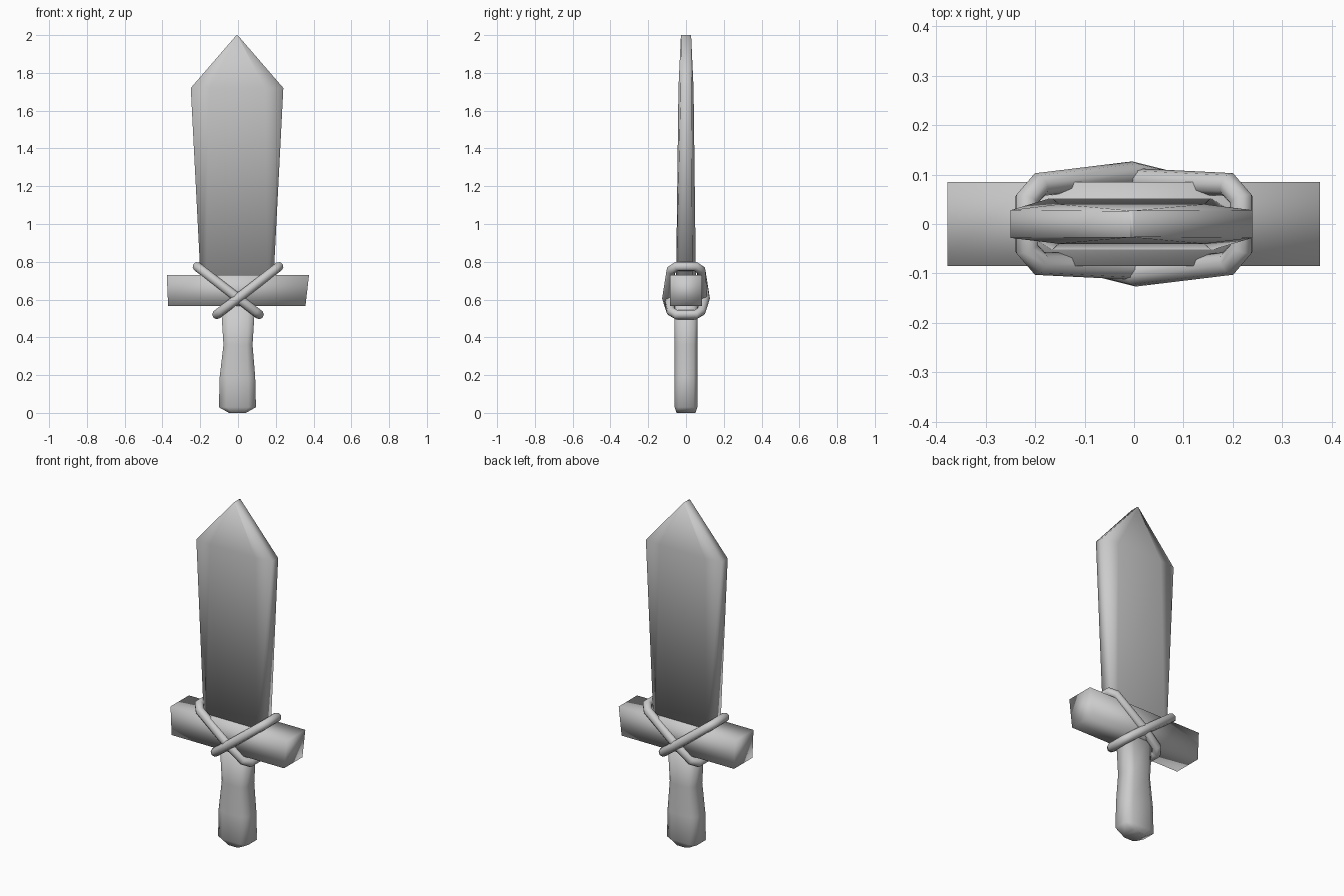
import bpy, bmesh

cube = bpy.data.objects.get("Cube")
if cube:
    bpy.data.objects.remove(cube, do_unlink=True)

grey = bpy.data.materials.new("plain grey")
grey.use_nodes = True
COLOUR = (0.6, 0.6, 0.6, 1)
grey.diffuse_color = COLOUR
grey.node_tree.nodes["Principled BSDF"].inputs["Base Color"].default_value = COLOUR


def finish(name, bm):
    bmesh.ops.recalc_face_normals(bm, faces=bm.faces)
    for f in bm.faces:
        f.smooth = True
    mesh = bpy.data.meshes.new(name)
    bm.to_mesh(mesh)
    bm.free()
    mesh.materials.append(grey)
    obj = bpy.data.objects.new(name, mesh)
    bpy.context.collection.objects.link(obj)
    return obj


def skin(bm, rings, closed=False):
    """Join matching rings of vertices with quads, capping open ends."""
    pairs = list(zip(rings, rings[1:]))
    if closed:
        pairs.append((rings[-1], rings[0]))
    for a, b in pairs:
        n = len(a)
        for i in range(n):
            j = (i + 1) % n
            bm.faces.new((a[i], a[j], b[j], b[i]))
    if not closed:
        bm.faces.new(rings[0])
        bm.faces.new(rings[-1])


def loft(name, sections):
    """Stack chamfered sections: z, centre x, half width, flat fraction, edge y, face y."""
    bm = bmesh.new()
    rings = []
    for z, cx, w, flat, edge, face in sections:
        quarter = [(w, edge), (w * flat, face)]
        half = quarter + [(-x, y) for x, y in reversed(quarter)]
        ring = half + [(-x, -y) for x, y in half]
        rings.append([bm.verts.new((cx + x, y, z)) for x, y in ring])
    skin(bm, rings)
    return finish(name, bm)


# Blade with a pointed, thinner tip
loft("blade", [
    (0.65, -0.005, 0.19, 0.85, 0.035, 0.053),
    (1.72, -0.005, 0.245, 0.6, 0.028, 0.04),
    (2.0, -0.005, 0.003, 0.6, 0.026, 0.027),
])

# Grip flaring towards a shallow rounded butt
loft("grip", [
    (0.0, -0.003, 0.045, 0.6, 0.035, 0.05),
    (0.03, -0.003, 0.098, 0.6, 0.04, 0.06),
    (0.19, -0.003, 0.094, 0.6, 0.04, 0.06),
    (0.36, 0.0, 0.077, 0.6, 0.04, 0.06),
    (0.60, 0.0, 0.092, 0.6, 0.04, 0.06),
])

# Square crossguard with slightly uneven ends
bm = bmesh.new()
rings = []
for bottom_x, top_x in ((-0.37, -0.377), (0.357, 0.376)):
    corners = ((bottom_x, -0.085, 0.565), (bottom_x, 0.085, 0.565),
               (top_x, 0.085, 0.73), (top_x, -0.085, 0.73))
    rings.append([bm.verts.new(c) for c in corners])
skin(bm, rings)
finish("crossguard", bm)


# Diagonal binding loops; the second is the first turned half round
def binding(name, turn):
    front = [(0.0, 0.05), (0.07, 0.08), (0.35, 0.102), (0.92, 0.08), (1.0, 0.05)]
    back = [(1.0, 0.05), (0.92, 0.08), (0.35, 0.088), (0.07, 0.08), (0.0, 0.05)]
    loop = [(t, -y) for t, y in front] + back
    curve = bpy.data.curves.new(name, "CURVE")
    curve.dimensions = "3D"
    curve.bevel_depth = 0.025
    curve.bevel_resolution = 2
    path = curve.splines.new("POLY")
    path.points.add(len(loop) - 1)
    path.use_cyclic_u = True
    for point, (t, y) in zip(path.points, loop):
        x, z = -0.113 + t * 0.33, 0.52 + t * 0.255
        point.co = (turn * x, turn * y, z, 1)
    temp = bpy.data.objects.new(name, curve)
    bpy.context.collection.objects.link(temp)
    bpy.context.view_layer.update()
    bm = bmesh.new()
    shape = temp.to_mesh()
    bm.from_mesh(shape)
    temp.to_mesh_clear()
    bpy.data.objects.remove(temp)
    finish(name, bm)


binding("front_binding", 1)
binding("back_binding", -1)
